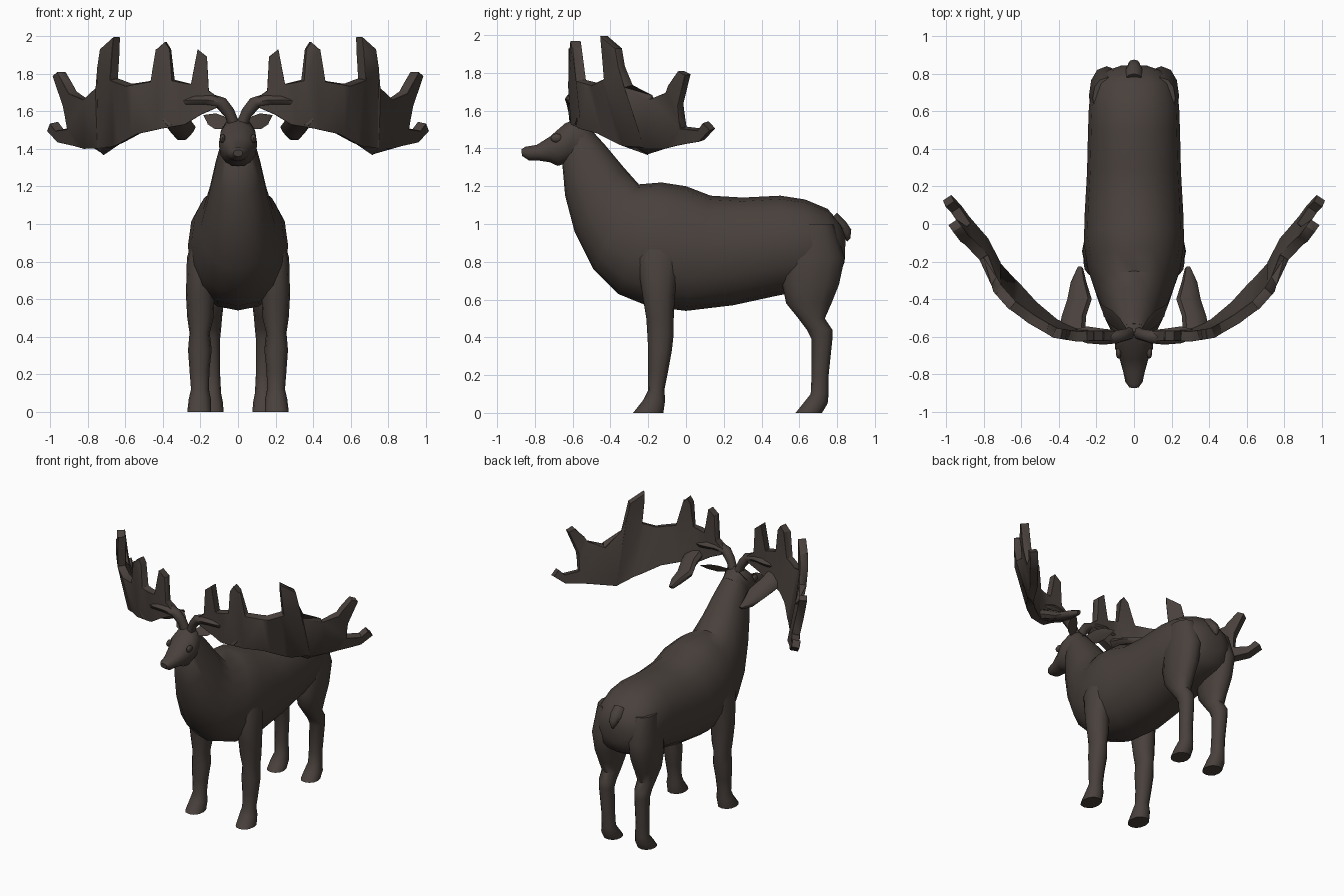
import bpy, bmesh, math
from mathutils import Vector as V

hide = bpy.data.materials.new("dark_brown_hide")
hide.diffuse_color = (0.066, 0.052, 0.045, 1)


def finish(name, bm, mirror=False, angle=50):
    """Turn a bmesh into a coloured, smooth-shaded object."""
    bmesh.ops.recalc_face_normals(bm, faces=bm.faces)
    mesh = bpy.data.meshes.new(name)
    bm.to_mesh(mesh)
    bm.free()
    mesh.materials.append(hide)
    obj = bpy.data.objects.new(name, mesh)
    bpy.context.collection.objects.link(obj)
    if mirror:
        mod = obj.modifiers.new("mirror", 'MIRROR')
        mod.use_mirror_merge = False
    bpy.ops.object.select_all(action='DESELECT')
    obj.select_set(True)
    bpy.context.view_layer.objects.active = obj
    return obj


def smooth(obj, angle=50):
    bpy.ops.object.convert(target='MESH')
    bpy.ops.object.shade_smooth_by_angle(angle=math.radians(angle))


def ring(c, u, v, n=14, power=2.2):
    """Rounded cross-section about c with half-axes u and v."""
    out = []
    for i in range(n):
        a = 2 * math.pi * i / n
        co, si = math.cos(a), math.sin(a)
        e = 2 / power
        out.append(V(c) + V(u) * math.copysign(abs(co) ** e, co)
                   + V(v) * math.copysign(abs(si) ** e, si))
    return out


def loft(name, rings, mirror=False, angle=50):
    bm = bmesh.new()
    loops = [[bm.verts.new(p) for p in r] for r in rings]
    for a, b in zip(loops, loops[1:]):
        n = len(a)
        for i in range(n):
            bm.faces.new((a[i], a[(i + 1) % n], b[(i + 1) % n], b[i]))
    bm.faces.new(loops[0])
    bm.faces.new(loops[-1])
    smooth(finish(name, bm, mirror), angle)


def spine(name, rows, n=16, power=2.2):
    """Rows: top y, top z, bottom y, bottom z, half width."""
    loft(name, [ring((0, (ty + by) / 2, (tz + bz) / 2), (w, 0, 0),
                     (0, (ty - by) / 2, (tz - bz) / 2), n, power)
                for ty, tz, by, bz, w in rows])


def leg(name, rows):
    """Rows: z, y front, y back, x inner, x outer."""
    loft(name, [ring(((a + b) / 2, (f + k) / 2, z), ((b - a) / 2, 0, 0),
                     (0, (k - f) / 2, 0), 12) for z, f, k, a, b in rows], True)


# neck and trunk in one skin
spine("body", [
    (-.53, 1.53, -.655, 1.32, .085), (-.43, 1.42, -.64, 1.15, .125),
    (-.33, 1.30, -.59, .96, .16), (-.25, 1.21, -.49, .76, .20),
    (-.13, 1.22, -.36, .63, .245), (0, 1.20, -.2, .565, .267),
    (.13, 1.15, 0, .54, .262), (.3, 1.14, .25, .57, .25),
    (.5, 1.15, .48, .62, .245), (.63, 1.13, .63, .65, .24),
    (.75, 1.08, .74, .68, .215), (.82, 1.0, .81, .72, .15),
    (.845, .93, .84, .80, .07)])

# head, tapering to the muzzle
spine("head", [
    (-.50, 1.50, -.60, 1.32, .08), (-.57, 1.565, -.645, 1.315, .10),
    (-.64, 1.535, -.68, 1.305, .102), (-.72, 1.465, -.72, 1.325, .076),
    (-.79, 1.42, -.78, 1.335, .058), (-.85, 1.41, -.83, 1.335, .046),
    (-.872, 1.395, -.868, 1.36, .025)], 14)

# legs
leg("front_leg", [
    (1.0, -.2, 0, .12, .22), (.82, -.26, -.03, .12, .272),
    (.62, -.23, -.06, .125, .277), (.5, -.21, -.065, .13, .27),
    (.42, -.205, -.065, .15, .258), (.33, -.20, -.075, .14, .266),
    (.22, -.20, -.095, .152, .258), (.12, -.20, -.115, .155, .25),
    (.07, -.225, -.11, .145, .262), (0, -.28, -.12, .143, .27)])
leg("hind_leg", [
    (1.0, .56, .78, .06, .22), (.82, .52, .84, .05, .24),
    (.68, .51, .81, .06, .235), (.58, .53, .77, .075, .22),
    (.5, .595, .735, .085, .205), (.44, .64, .775, .09, .20),
    (.39, .665, .775, .095, .195), (.2, .665, .755, .095, .185),
    (.1, .66, .755, .09, .185), (.05, .62, .75, .08, .198),
    (0, .58, .72, .077, .20)])

# short tail
loft("tail", [ring((0, y, z), (w, 0, 0), (0, t, t), 8, 2) for y, z, w, t in
              [(.77, 1.03, .045, .03), (.82, .99, .045, .025),
               (.855, .95, .03, .02), (.862, .915, .008, .008)]])

# ears pointing out and back
loft("ear", [ring(c, (-.6 * w, .45 * w, .8 * w), (.012, .012, 0), 8, 2) for c, w in
             [((.05, -.57, 1.52), .02), ((.10, -.52, 1.54), .042),
              ((.14, -.475, 1.56), .036), ((.172, -.435, 1.578), .005)]], True)

# eyes
bm = bmesh.new()
bmesh.ops.create_uvsphere(bm, u_segments=10, v_segments=6, radius=1)
for v in bm.verts:
    v.co = V((.082 + v.co.x * .015, -.685 + v.co.y * .032, 1.455 + v.co.z * .024))
smooth(finish("eye", bm, True))

# antler stem
loft("antler_stem", [ring(c, (.7 * r, 0, -.7 * r), (0, r, 0), 8, 2) for c, r in
                     [((.02, -.58, 1.52), .035), ((.045, -.59, 1.59), .032),
                      ((.09, -.60, 1.645), .035), ((.16, -.60, 1.66), .042),
                      ((.25, -.59, 1.66), .045), ((.33, -.585, 1.65), .02)]], True)

# antler palm: flat outline with five tines, bent along a curve
outline = [(.10, 1.67), (.155, 1.71), (.165, 1.89), (.215, 1.93), (.25, 1.745),
           (.345, 1.765), (.36, 1.93), (.385, 1.97), (.425, 1.93), (.46, 1.76),
           (.58, 1.74), (.66, 1.77), (.645, 1.995), (.715, 1.93), (.745, 1.73),
           (.80, 1.655), (.88, 1.70), (.94, 1.81), (.965, 1.79), (.91, 1.63),
           (.89, 1.51), (.95, 1.50), (.98, 1.54), (.995, 1.50), (.94, 1.44),
           (.85, 1.42), (.73, 1.385), (.62, 1.43), (.52, 1.485), (.40, 1.51),
           (.28, 1.53), (.20, 1.58), (.11, 1.62)]
bend = [(0, -.60), (.3, -.59), (.42, -.56), (.55, -.475), (.65, -.395),
        (.73, -.305), (.8, -.175), (.9, -.05), (1.01, .11)]


def bend_y(x):
    for (x0, y0), (x1, y1) in zip(bend, bend[1:]):
        if x <= x1:
            return y0 + (y1 - y0) * (x - x0) / (x1 - x0)
    return bend[-1][1]


bm = bmesh.new()
bm.faces.new([bm.verts.new((x, 0, z)) for x, z in outline])
for x in [.3, .42, .55, .65, .73, .8, .9]:
    bmesh.ops.bisect_plane(bm, geom=bm.verts[:] + bm.edges[:] + bm.faces[:],
                           plane_co=(x, 0, 0), plane_no=(1, 0, 0))
bmesh.ops.triangulate(bm, faces=bm.faces)
for v in bm.verts:
    lean = .35 * min(1, max(0, (v.co.x - .2) / .4))
    v.co.y = bend_y(v.co.x) + lean * (1.65 - min(v.co.z, 1.75))
palm = finish("antler_palm", bm, True)
solid = palm.modifiers.new("thickness", 'SOLIDIFY')
solid.thickness, solid.offset = .055, 0
bevel = palm.modifiers.new("soft_rim", 'BEVEL')
bevel.width, bevel.segments = .014, 1
bevel.limit_method, bevel.angle_limit = 'ANGLE', math.radians(50)
smooth(palm, 40)

# broad rear tine hanging behind the palm
loft("antler_rear_tine", [ring(c, (w, 0, -.25 * w), (.005, .01, t), 8, 2.4) for c, w, t in
                          [((.33, -.58, 1.57), .07, .04), ((.32, -.49, 1.54), .065, .035),
                           ((.29, -.40, 1.50), .065, .028), ((.295, -.31, 1.475), .042, .025),
                           ((.285, -.235, 1.46), .014, .012)]], True)
